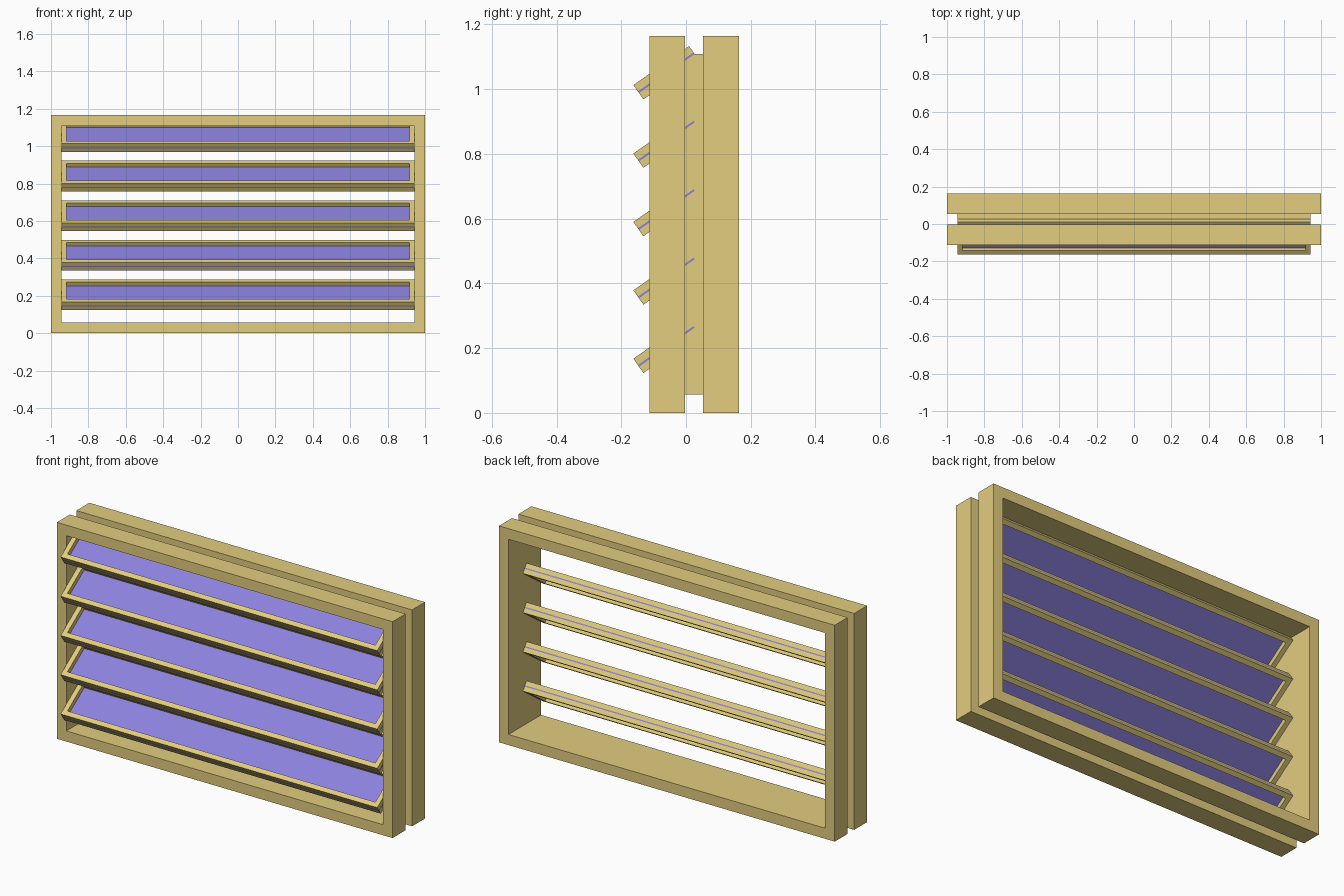
import bpy, math
from mathutils import Vector, Matrix

if "Cube" in bpy.data.objects:
    bpy.data.objects.remove(bpy.data.objects["Cube"])

HW, H, RAIL = 1.0, 1.165, 0.057        # frame half width, height, rail width
TILT = math.radians(35)
L, T, BORDER, GLASS = 0.21, 0.054, 0.026, 0.006   # louvre depth, thickness, rim, pane


def material(name, rgb):
    m = bpy.data.materials.new(name)
    m.diffuse_color = (*rgb, 1)
    m.use_nodes = True
    m.node_tree.nodes["Principled BSDF"].inputs["Base Color"].default_value = m.diffuse_color
    return m


def add_mesh(name, verts, faces, mat):
    me = bpy.data.meshes.new(name)
    me.from_pydata(verts, [], faces)
    me.materials.append(mat)
    ob = bpy.data.objects.new(name, me)
    bpy.context.collection.objects.link(ob)
    return ob


def rect_sweep(name, profile, hw, hh, mat):
    """Sweep a closed (depth, inset) profile round a rectangle in the xz plane."""
    verts, faces, n = [], [], len(profile)
    for y, i in profile:
        a, b = hw - i, hh - i
        verts += [(-a, y, -b), (a, y, -b), (a, y, b), (-a, y, b)]
    for k in range(n):
        p, q = 4 * k, 4 * ((k + 1) % n)
        for c in range(4):
            d = (c + 1) % 4
            faces.append((p + c, q + c, q + d, p + d))
    return add_mesh(name, verts, faces, mat)


wood = material("frame_gold", (0.76, 0.61, 0.21))
blue = material("pane_blue", (0.26, 0.22, 0.72))

# Outer frame: front and back rings joined by a thin lining in the groove
frame = rect_sweep("outer_frame", [
    (-0.113, RAIL), (-0.113, 0), (-0.003, 0), (-0.003, RAIL - 0.0005),
    (0.053, RAIL - 0.0005), (0.053, 0), (0.163, 0), (0.163, RAIL)], HW, H / 2, wood)
frame.location.z = H / 2

# Louvres: a pane sandwiched between two rims, tilted up towards the back
w = HW - RAIL
rot = Matrix.Rotation(TILT - math.pi / 2, 4, 'X')
for k in range(5):
    place = Matrix.Translation((0, -0.061, 0.2055 + 0.2113 * k)) @ rot
    for side, name in ((-1, "upper"), (1, "lower")):
        a, b = sorted((side * GLASS / 2, side * T / 2))
        rim = rect_sweep(f"louvre_{name}_rim_{k + 1}",
                         [(a, BORDER), (a, 0), (b, 0), (b, BORDER)], w, L / 2, wood)
        rim.matrix_world = place
    g, x, z = GLASS / 2, w + 0.001, L / 2
    verts = [(i * x, j * g, m * z) for i in (-1, 1) for j in (-1, 1) for m in (-1, 1)]
    pane = add_mesh(f"louvre_pane_{k + 1}", verts, [
        (0, 1, 3, 2), (4, 6, 7, 5), (0, 4, 5, 1), (2, 3, 7, 6), (0, 2, 6, 4), (1, 5, 7, 3)], blue)
    pane.matrix_world = place

# Consistent outward normals
import bmesh
for ob in bpy.context.collection.objects:
    bm = bmesh.new()
    bm.from_mesh(ob.data)
    bmesh.ops.recalc_face_normals(bm, faces=bm.faces)
    bm.to_mesh(ob.data)
    bm.free()
